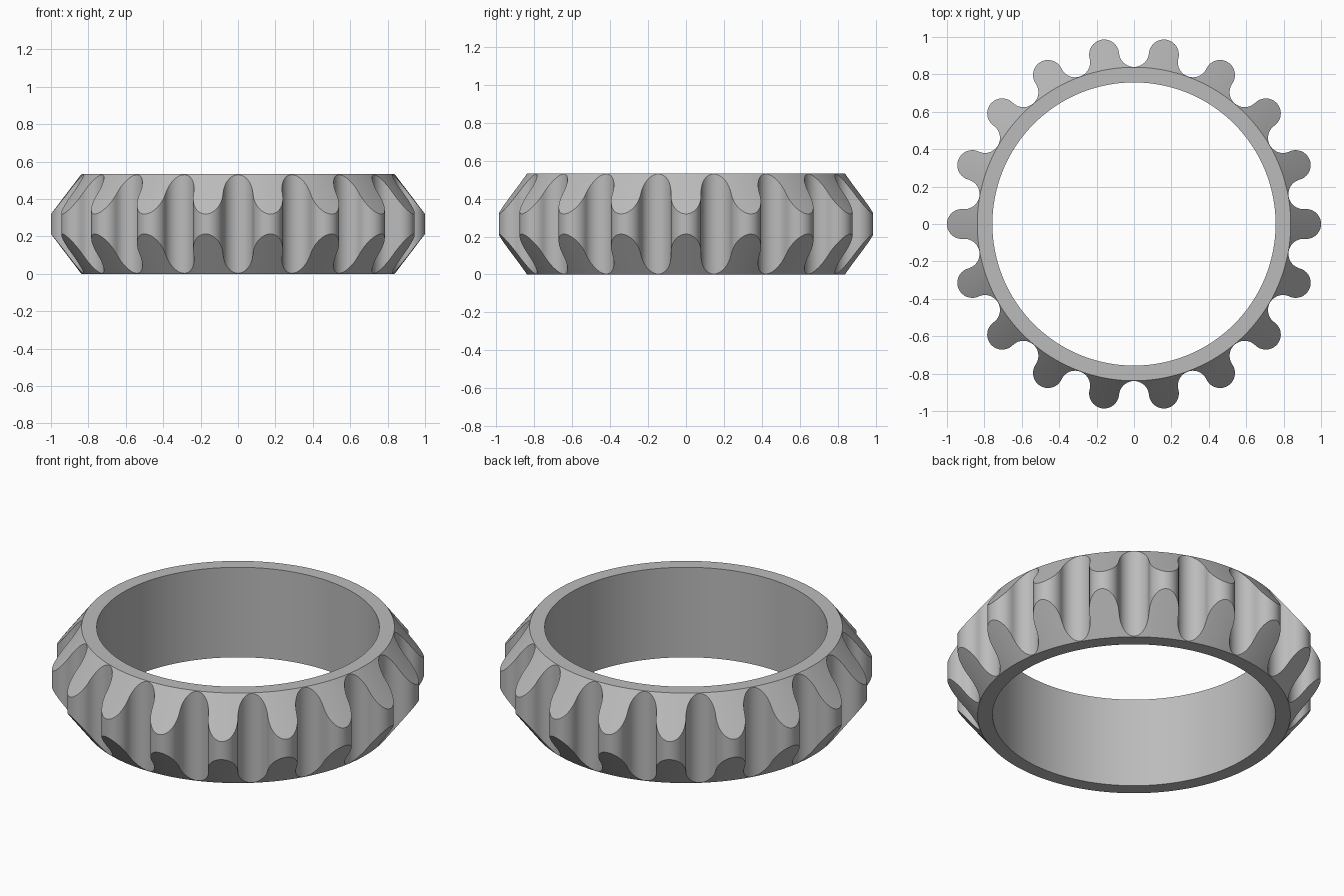
import bpy, bmesh, math

if "Cube" in bpy.data.objects:
    bpy.data.objects.remove(bpy.data.objects["Cube"])

TEETH = 18
R_HOLE, R_RIM, R_PITCH = 0.757, 0.838, 0.92
HEIGHT, BEVEL = 0.532, 0.213
R_ARC = R_PITCH * math.sin(math.pi / (2 * TEETH))   # rounded tips and valleys touch
R_TIP = R_PITCH + R_ARC
STEPS = 20


def outline():
    """Alternating convex tip and concave valley arcs as (angle, radius)."""
    points = []
    half = math.pi / (2 * TEETH)
    for k in range(2 * TEETH):
        side = 1 if k % 2 == 0 else -1
        for i in range(STEPS):
            # sweep across the arc between its two tangent points
            span = math.pi / 2 + side * half
            t = -span + 2 * span * i / STEPS
            x = R_PITCH + side * R_ARC * math.cos(t)
            y = R_ARC * math.sin(t)
            points.append((2 * half * k + math.atan2(y, x), math.hypot(x, y)))
    return points


def bevel_drop(r):
    return BEVEL * (r - R_RIM) / (R_TIP - R_RIM)


# Cross-section at each outline angle: hole, rim, bevel, tooth wall, bevel, rim
bm = bmesh.new()
sections = []
for angle, r in outline():
    d = bevel_drop(r)
    section = [(R_HOLE, 0), (R_RIM, 0), (r, d),
               (r, HEIGHT - d), (R_RIM, HEIGHT), (R_HOLE, HEIGHT)]
    sections.append([bm.verts.new((q * math.cos(angle), q * math.sin(angle), z))
                     for q, z in section])
for i, a in enumerate(sections):
    b = sections[(i + 1) % len(sections)]
    for j in range(6):
        k = (j + 1) % 6
        bm.faces.new((a[j], b[j], b[k], a[k]))
bmesh.ops.recalc_face_normals(bm, faces=bm.faces)

mesh = bpy.data.meshes.new("gear_ring")
bm.to_mesh(mesh)
bm.free()
gear = bpy.data.objects.new("gear_ring", mesh)
bpy.context.collection.objects.link(gear)

grey = bpy.data.materials.new("plain grey")
grey.diffuse_color = (0.5, 0.5, 0.5, 1)
grey.use_nodes = True
grey.node_tree.nodes["Principled BSDF"].inputs["Base Color"].default_value = grey.diffuse_color
mesh.materials.append(grey)

# Smooth arcs with crisp bevel and rim edges
bpy.context.view_layer.objects.active = gear
gear.select_set(True)
bpy.ops.object.shade_smooth_by_angle(angle=math.radians(30))
